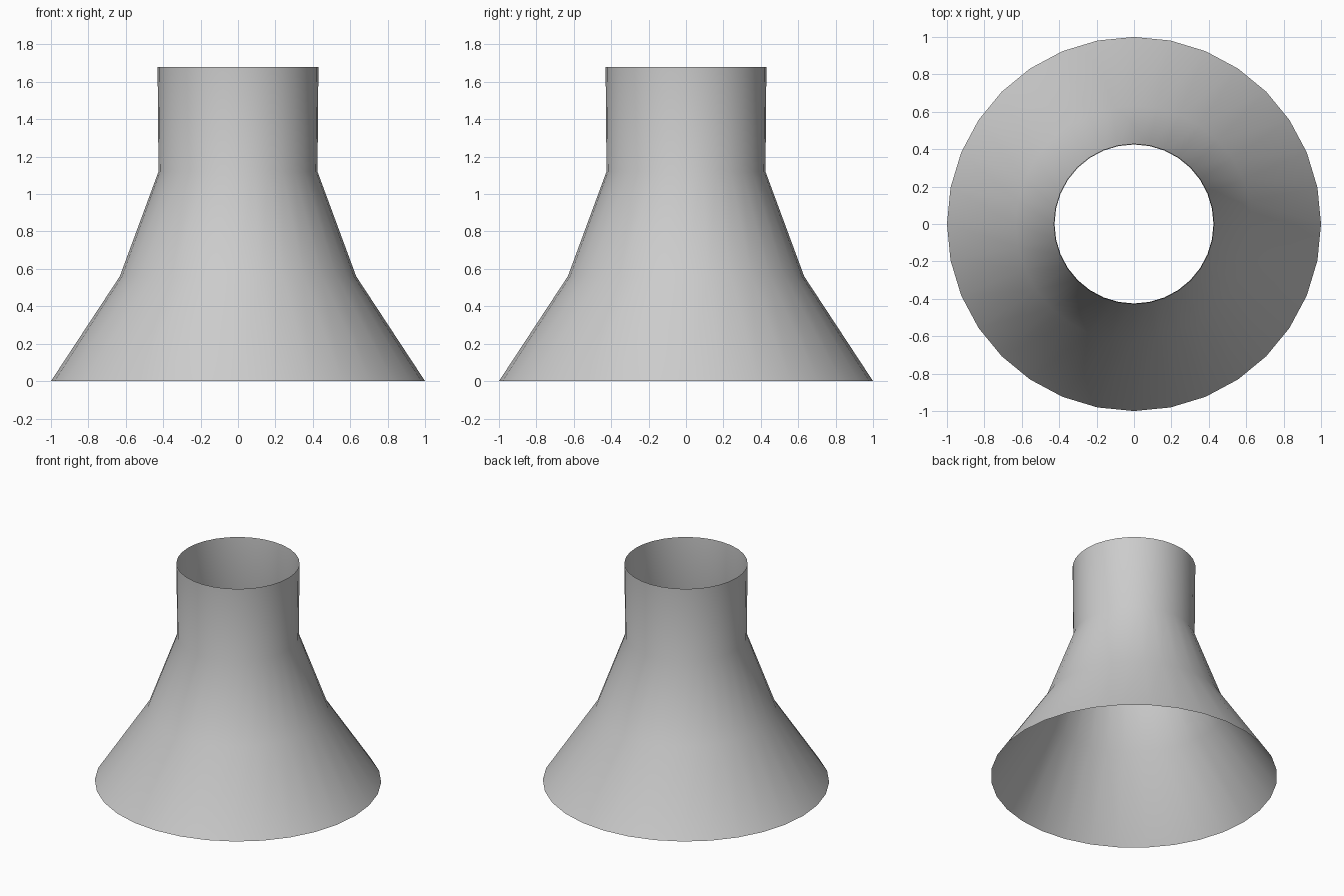
import bpy, bmesh
from math import cos, sin, pi

if "Cube" in bpy.data.objects:
    bpy.data.objects.remove(bpy.data.objects["Cube"])

SIDES = 32
# (radius, height) from the wide base up to the neck rim
PROFILE = [(1.0, 0.0), (0.632, 0.56), (0.425, 1.12), (0.43, 1.68)]

# open flared funnel: a single-walled, smooth-shaded surface of revolution
bm = bmesh.new()
rings = [[bm.verts.new((r * cos(2 * pi * i / SIDES), r * sin(2 * pi * i / SIDES), z))
          for i in range(SIDES)] for r, z in PROFILE]
for low, high in zip(rings, rings[1:]):
    for i in range(SIDES):
        j = (i + 1) % SIDES
        face = bm.faces.new((low[i], low[j], high[j], high[i]))
        face.smooth = True

mesh = bpy.data.meshes.new("flared_funnel")
bm.to_mesh(mesh)
bm.free()
funnel = bpy.data.objects.new("flared_funnel", mesh)
bpy.context.collection.objects.link(funnel)
